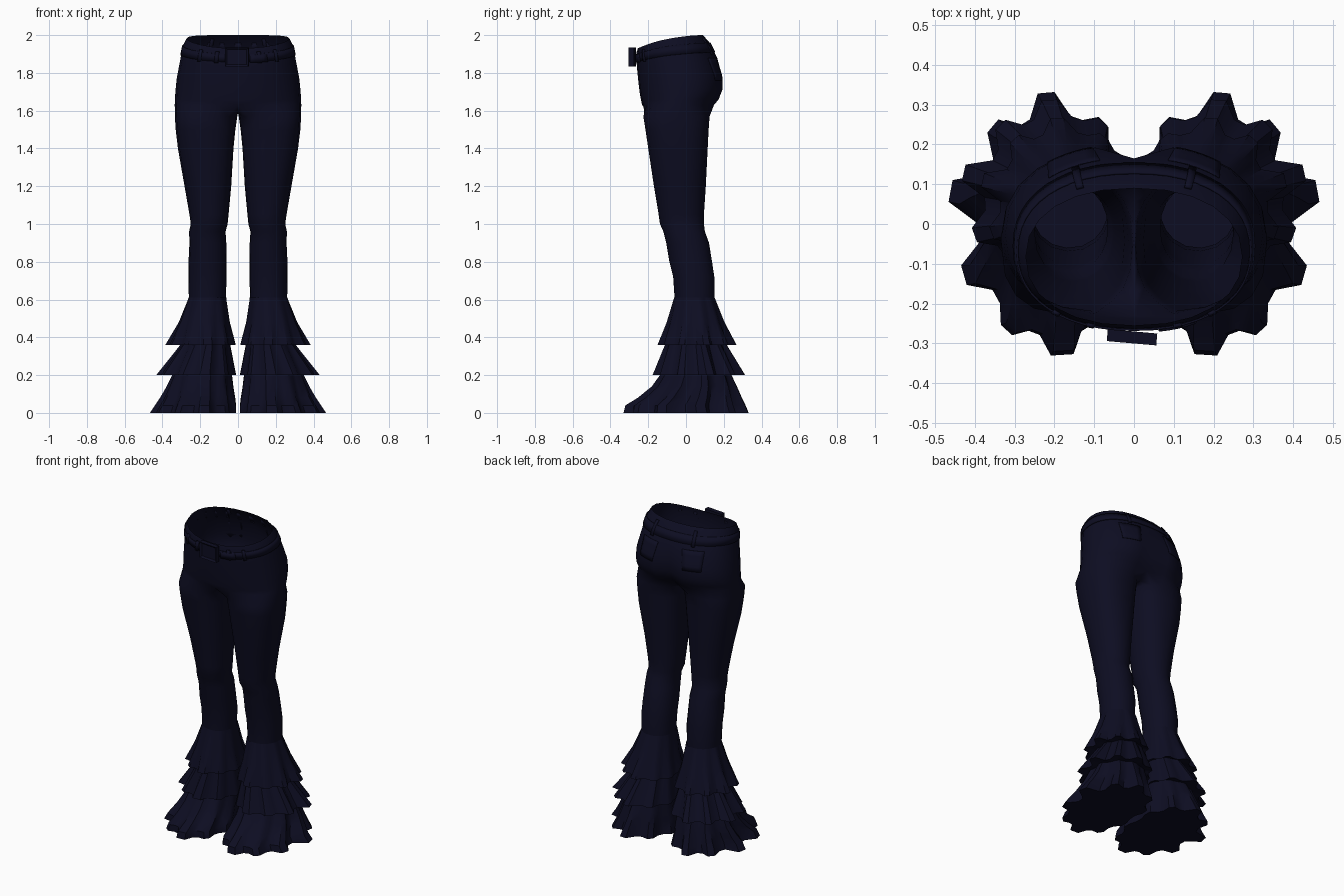
import bpy, bmesh
from math import sin, cos, radians, exp, degrees, asin
from mathutils import Matrix

cube = bpy.data.objects.get("Cube")
if cube:
    bpy.data.objects.remove(cube)

navy = bpy.data.materials.new("dark navy cloth")
navy.use_nodes = True
colour = (0.004, 0.004, 0.0158, 1)
navy.diffuse_color = colour
bsdf = navy.node_tree.nodes["Principled BSDF"]
bsdf.inputs["Base Color"].default_value = colour
bsdf.inputs["Roughness"].default_value = 0.9


def power(v, p):
    return abs(v) ** p * (1 if v >= 0 else -1)


def finish(name, bm, mirror=False, thickness=0, recalc=True):
    if recalc:
        bmesh.ops.recalc_face_normals(bm, faces=bm.faces)
    me = bpy.data.meshes.new(name)
    bm.to_mesh(me)
    bm.free()
    ob = bpy.data.objects.new(name, me)
    bpy.context.collection.objects.link(ob)
    me.materials.append(navy)
    if thickness:
        solid = ob.modifiers.new("Thickness", "SOLIDIFY")
        solid.thickness, solid.offset = thickness, -1
    if mirror:
        mod = ob.modifiers.new("Mirror", "MIRROR")
        mod.use_clip = True
    bpy.ops.object.select_all(action="DESELECT")
    ob.select_set(True)
    bpy.context.view_layer.objects.active = ob
    bpy.ops.object.shade_smooth_by_angle(angle=radians(38))


def bridge(bm, low, high, closed=True):
    n = len(low)
    for i in range(n if closed else n - 1):
        j = (i + 1) % n
        bm.faces.new((low[i], low[j], high[j], high[i]))


# Hip surface: height, half width, front y, back y
HIPS = [(1.63, .335, -.232, .155), (1.66, .334, -.238, .18), (1.71, .331, -.245, .2),
        (1.78, .324, -.252, .2), (1.88, .306, -.26, .165),
        (1.96, .291, -.264, .125), (2.0, .272, -.255, .09)]


def hip_point(angle, t, off=0.0):
    """Point on the hips at an angle in degrees (front is -90) and a height."""
    for lo, hi in zip(HIPS, HIPS[1:]):
        if t <= hi[0]:
            break
    f = (t - lo[0]) / (hi[0] - lo[0])
    half, front, back = (a + (b - a) * f for a, b in zip(lo[1:], hi[1:]))
    c, s = cos(radians(angle)), sin(radians(angle))
    x = (half + off) * power(c, .9)
    y = (front + back) / 2 + ((back - front) / 2 + off) * power(s, .9)
    if s > 0:
        cleft = .04 * max(0, min(1, (1.88 - t) / .1))
        y -= cleft * exp(-(x / .05) ** 2)
    drop = .07 * ((1 - s) / 2) ** 2 * (t - HIPS[0][0]) / .37
    return x, y, t - drop


def hip_patch(name, a0, a1, t0, t1, off, cols, rows=1, taper=0, mirror=False):
    """Raised cloth piece that follows the hips."""
    bm = bmesh.new()
    grid = []
    for r in range(rows + 1):
        v = r / rows
        mid, half = (a0 + a1) / 2, (a1 - a0) / 2 * (1 - taper * (1 - v))
        grid.append([bm.verts.new(hip_point(mid + half * (2 * c / cols - 1), t0 + (t1 - t0) * v, off))
                     for c in range(cols + 1)])
    for low, high in zip(grid, grid[1:]):
        bridge(bm, low, high, closed=False)
    bmesh.ops.remove_doubles(bm, verts=bm.verts, dist=.0001)
    finish(name, bm, mirror, thickness=off, recalc=False)


# Hips and legs: one half, mirrored
LEG = [(1.57, .004, .334, -.226, .125), (1.5, .014, .33, -.215, .12),
       (1.4, .024, .318, -.2, .115), (1.2, .036, .283, -.17, .105),
       (1.05, .05, .257, -.145, .095), (1.0, .055, .25, -.138, .095),
       (.96, .066, .259, -.12, .1), (.9, .062, .257, -.105, .122),
       (.8, .06, .262, -.088, .138), (.72, .06, .263, -.068, .15),
       (.6, .065, .26, -.06, .15)]
bm = bmesh.new()
arcs = []
for row in HIPS:
    arcs.append([bm.verts.new(hip_point(-90 + 15 * j, row[0])) for j in range(13)])
    for end in (arcs[-1][0], arcs[-1][-1]):
        end.co.x = 0
for low, high in zip(arcs, arcs[1:]):
    bridge(bm, low, high, closed=False)
# Crotch seam closes the hip arc into a leg loop
front, back = arcs[0][0].co.y, arcs[0][-1].co.y
seam = []
for k in range(1, 6):
    y = back + (front - back) * k / 6
    seam.append(bm.verts.new((0, y, 1.59)))
ring = arcs[0] + seam
angles = [-130 + 260 * j / 12 for j in range(13)] + [130 + 100 * k / 6 for k in range(1, 6)]
for z, x0, x1, y0, y1 in LEG:
    p = .8 if z > 1.3 else .95
    new = [bm.verts.new(((x0 + x1) / 2 + (x1 - x0) / 2 * power(cos(radians(a)), p),
                         (y0 + y1) / 2 + (y1 - y0) / 2 * power(sin(radians(a)), p), z)) for a in angles]
    bridge(bm, new, ring)
    ring = new
finish("trousers", bm, mirror=True)

# Ruffled flares: height, inner x, outer x, front y, back y, fold depth
FLARE = [(.61, .062, .262, -.063, .152, 0), (.48, .045, .302, -.095, .195, .008),
         (.36, .02, .345, -.128, .24, .025), (.375, .045, .285, -.1, .2, .006),
         (.2, .015, .385, -.15, .28, .03), (.215, .035, .33, -.12, .225, .008),
         (.14, .03, .35, -.165, .25, .018), (.08, .024, .368, -.23, .265, .028),
         (.04, .018, .385, -.29, .278, .034), (0, .012, .402, -.295, .288, .04)]
# Strength of each fold, counted anticlockwise from the outer side
FOLDS = [1.7, .9, 1.1, .4, .4, .4, .4, .9, .5, 1.1]
bm = bmesh.new()
ring = None
for z, x0, x1, y0, y1, depth in FLARE:
    new = []
    for i in range(len(FOLDS) * 4):
        a = radians(14 + 360 / len(FOLDS) * (i - .5) / 4)
        d = depth * (FOLDS[i // 4] if i % 4 < 2 else -.3)
        c = cos(a)
        x = (x0 + x1) / 2 + ((x1 - x0) / 2 + d) * power(c, 1 if c > 0 else .75)
        y = (y0 + y1) / 2 + ((y1 - y0) / 2 + d) * sin(a)
        new.append(bm.verts.new((max(x, .01), y, z)))
    if ring:
        bridge(bm, new, ring)
    ring = new
bm.faces.new(ring)
finish("ruffled_flares", bm, mirror=True)

# Belt and its loops
hip_patch("belt", -90, 270, 1.91, 1.96, .005, 48)
for n, x in enumerate((.1, .19)):
    a = -90 + degrees(asin(x / .297))
    hip_patch(f"front_belt_loop_{n + 1}", a - 2, a + 2, 1.9, 1.975, .009, 1, 2, mirror=True)
hip_patch("back_belt_loop", 62, 66, 1.9, 1.985, .009, 1, 2, mirror=True)

# Back pockets
hip_patch("back_pockets", 48, 76, 1.76, 1.88, .003, 5, 4, taper=.2, mirror=True)

# Buckle: tilted plate with a recessed centre, and the loose belt end
bm = bmesh.new()
bmesh.ops.create_cube(bm, size=1)
face = min(bm.faces, key=lambda f: f.calc_center_median().y)
bmesh.ops.scale(bm, vec=(.125, .03, .1), verts=bm.verts)
bmesh.ops.inset_region(bm, faces=[face], thickness=.015, depth=-.01)
bmesh.ops.rotate(bm, matrix=Matrix.Rotation(radians(-5), 3, "Z"), verts=bm.verts)
bmesh.ops.translate(bm, vec=(-.005, -.285, 1.885), verts=bm.verts)
finish("belt_buckle", bm)
hip_patch("belt_end", -80, -62, 1.905, 1.955, .01, 4)
